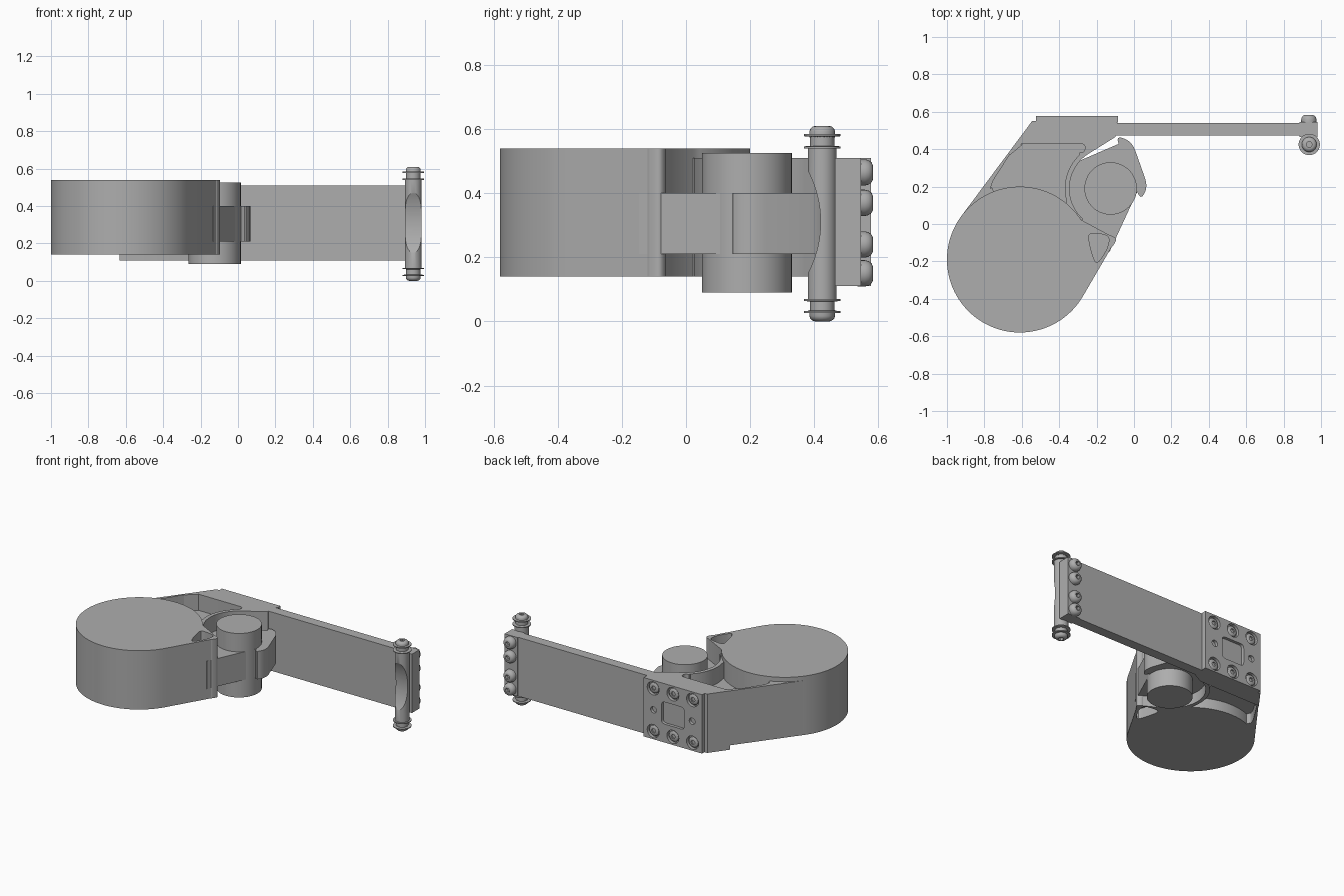
import bpy, bmesh, math
from mathutils import Matrix, Vector

cube = bpy.data.objects.get("Cube")
if cube:
    bpy.data.objects.remove(cube, do_unlink=True)

grey = bpy.data.materials.new("plain_grey")
grey.use_nodes = True
grey.diffuse_color = (0.42, 0.42, 0.42, 1)
grey.node_tree.nodes["Principled BSDF"].inputs["Base Color"].default_value = grey.diffuse_color

MID = 0.31                       # mid height of the arm
DRUM, DRUM_R = (-0.61, -0.19), 0.39
PIVOT = (-0.125, 0.19)
FACE_BACK = Matrix.Rotation(-math.pi / 2, 4, "X")   # turns local z to +y


def finish(name, bm, matrix=Matrix()):
    bmesh.ops.remove_doubles(bm, verts=bm.verts, dist=1e-5)
    bmesh.ops.recalc_face_normals(bm, faces=bm.faces)
    mesh = bpy.data.meshes.new(name)
    bm.to_mesh(mesh)
    bm.free()
    mesh.transform(matrix)
    mesh.materials.append(grey)
    obj = bpy.data.objects.new(name, mesh)
    bpy.context.collection.objects.link(obj)
    return obj


def prism(name, outline, z0, z1, matrix=Matrix()):
    bm = bmesh.new()
    face = bm.faces.new([bm.verts.new((x, y, z0)) for x, y in outline])
    top = bmesh.ops.extrude_face_region(bm, geom=[face])["geom"]
    bmesh.ops.translate(bm, vec=(0, 0, z1 - z0),
                        verts=[v for v in top if isinstance(v, bmesh.types.BMVert)])
    return finish(name, bm, matrix)


def box(name, x0, x1, y0, y1, z0, z1):
    return prism(name, [(x0, y0), (x1, y0), (x1, y1), (x0, y1)], z0, z1)


def lathe(name, profile, matrix=Matrix(), steps=32):
    bm = bmesh.new()
    verts = [bm.verts.new((r, 0, z)) for r, z in profile]
    edges = [bm.edges.new(pair) for pair in zip(verts, verts[1:])]
    bmesh.ops.spin(bm, geom=verts + edges, cent=(0, 0, 0), axis=(0, 0, 1),
                   angle=math.tau, steps=steps)
    return finish(name, bm, matrix)


def arc(centre, r, start, end, n):
    angles = [math.radians(start + (end - start) * i / n) for i in range(n + 1)]
    return [(centre[0] + r * math.cos(a), centre[1] + r * math.sin(a)) for a in angles]


def rounded(points, r, n=4):
    # Replace each corner by a small quadratic curve
    out = []
    pts = [Vector(p) for p in points]
    for i, p in enumerate(pts):
        a, b = pts[i - 1] - p, pts[(i + 1) % len(pts)] - p
        a, b = (p + d.normalized() * min(r, d.length * 0.45) for d in (a, b))
        for k in range(n + 1):
            t = k / n
            out.append(tuple(a * (1 - t) ** 2 + p * 2 * t * (1 - t) + b * t * t))
    return out


def cut(obj, cutter):
    cutter.hide_render = True
    mod = obj.modifiers.new("cut", "BOOLEAN")
    mod.object, mod.solver = cutter, "EXACT"
    bpy.context.view_layer.objects.active = obj
    bpy.ops.object.modifier_apply(modifier=mod.name)
    bpy.data.objects.remove(cutter, do_unlink=True)


def hexagon(r):
    return arc((0, 0), r, 0, 300, 5)


def bolt(name, r, h, matrix):
    # Domed head with a hexagonal socket
    dome = [(0, -0.01), (r, -0.01), (r, h * 0.35), (r * 0.93, h * 0.65),
            (r * 0.75, h * 0.9), (r * 0.55, h), (0, h)]
    obj = lathe(name, dome, matrix, 24)
    cut(obj, prism("socket", hexagon(r * 0.42), h * 0.4, h * 2, matrix))


# Drum with its wedge and the small blind pockets on both sides
drum = prism("drum_body", arc(DRUM, DRUM_R, 33, 329, 84) +
             rounded([(-0.12, -0.13), (-0.09, -0.08), (-0.13, -0.055)], 0.02)[2:-2],
             0.14, 0.54)
small_pocket = rounded([(-0.25, -0.045), (-0.13, -0.06), (-0.14, -0.13),
                        (-0.2, -0.22), (-0.225, -0.16)], 0.04)
for z0, z1 in ((0.4, 0.7), (0, 0.21)):
    cut(drum, prism("pocket", small_pocket, z0, z1))

# Frame joining the drum to the arm, with a deep pocket on both sides
frame = prism("frame", [(-0.921, 0.045), (-0.545, 0.55), (-0.1, 0.55), (-0.1, 0.465)] +
              arc(PIVOT, 0.22, 125, 228, 24) + [DRUM], 0.14, 0.51)
pocket = rounded([(-0.62, 0.428), (-0.26, 0.428), (-0.265, 0.38)], 0.025) \
    + arc(PIVOT, 0.245, 133, 192, 14) \
    + [(-0.36, 0.1), (-0.5, 0), (-0.72, 0.1)] \
    + rounded([(-0.77, 0.18), (-0.755, 0.23), (-0.655, 0.385)], 0.02)
for z0, z1 in ((0.4, 0.7), (0, 0.21)):
    cut(frame, prism("pocket", pocket, z0, z1))

# Block that carries the arm
prism("mount_block", [(-0.633, 0.43), (-0.545, 0.55), (-0.1, 0.55), (-0.1, 0.465),
                      (-0.17, 0.43)], 0.11, 0.51)

# Pivot lug and its pin
lug_end = rounded([(-0.1, 0.475), (-0.01, 0.44), (0.075, 0.2), (0.035, 0.125)], 0.05)
prism("pivot_lug", lug_end + [(-0.13, -0.147), (-0.4, -0.1), (-0.38, 0.3)], 0.21, 0.4)
lathe("pivot_pin", [(0, 0.09), (0.14, 0.09), (0.14, 0.525), (0, 0.525)],
      Matrix.Translation((*PIVOT, 0)), 64)

# Arm and its end block
box("arm", -0.11, 0.95, 0.473, 0.54, 0.11, 0.51)
box("arm_end", 0.885, 0.982, 0.465, 0.546, 0.11, 0.51)

# Clamp plate with window, dowel holes and six sunk screws
X0, X1, BACK = -0.525, -0.085, 0.577
XM = (X0 + X1) / 2
plate = prism("clamp_plate", [(X0, 0.54), (-0.11, 0.53), (X1, 0.545), (X1, BACK), (X0, BACK)],
              0.11, 0.51)
cut(plate, prism("window", rounded([(-0.085, -0.075), (0.085, -0.075), (0.085, 0.075),
                                    (-0.085, 0.075)], 0.025),
                 -0.02, 0.05, Matrix.Translation((XM, BACK, MID)) @ FACE_BACK))
for sx in (-1, 1):
    at = Matrix.Translation((XM + sx * 0.145, BACK, MID)) @ FACE_BACK
    cut(plate, prism("dowel_hole", arc((0, 0), 0.022, 0, 345, 23), -0.02, 0.05, at))
for dx in (-0.148, 0, 0.148):
    for dz in (-0.145, 0.145):
        at = Matrix.Translation((XM + dx, BACK, MID + dz)) @ FACE_BACK
        cut(plate, prism("counterbore", arc((0, 0), 0.045, 0, 345, 23), -0.022, 0.05, at))
        bolt("plate_screw", 0.037, 0.016, at @ Matrix.Translation((0, 0, -0.02)))

# End screws on the back of the arm
for z in (0.15, 0.24, 0.37, 0.465):
    bolt("end_screw", 0.041, 0.038, Matrix.Translation((0.935, 0.545, z)) @ FACE_BACK)

# Scooped rod at the arm end
ROD = (0.937, 0.425)
rod = lathe("end_rod", [(0, 0.065), (0.045, 0.065), (0.045, 0.54), (0, 0.54)],
            Matrix.Translation((*ROD, 0)), 40)
cut(rod, prism("scoop", arc((0, 0), 0.34, 0, 357, 119), -0.2, 0.2,
               Matrix.Translation((0.937, 0.08, MID)) @ Matrix.Rotation(math.pi / 2, 4, "Y")))

# Flanged roller and screw at both rod ends
for name, turn in (("upper", Matrix()), ("lower", Matrix.Rotation(math.pi, 4, "X"))):
    at = Matrix.Translation((*ROD, 0.305)) @ turn @ Matrix.Translation((0, 0, 0.235))
    lathe(name + "_roller", [(0, 0), (0.057, 0), (0.057, 0.006), (0.038, 0.008), (0.038, 0.036),
                             (0.057, 0.038), (0.057, 0.044), (0, 0.044)], at)
    bolt(name + "_rod_screw", 0.04, 0.026, at @ Matrix.Translation((0, 0, 0.044)))

# Smooth the round parts, keep the edges sharp
for obj in bpy.context.scene.objects:
    obj.select_set(obj.type == "MESH")
bpy.ops.object.shade_smooth_by_angle(angle=math.radians(30))
